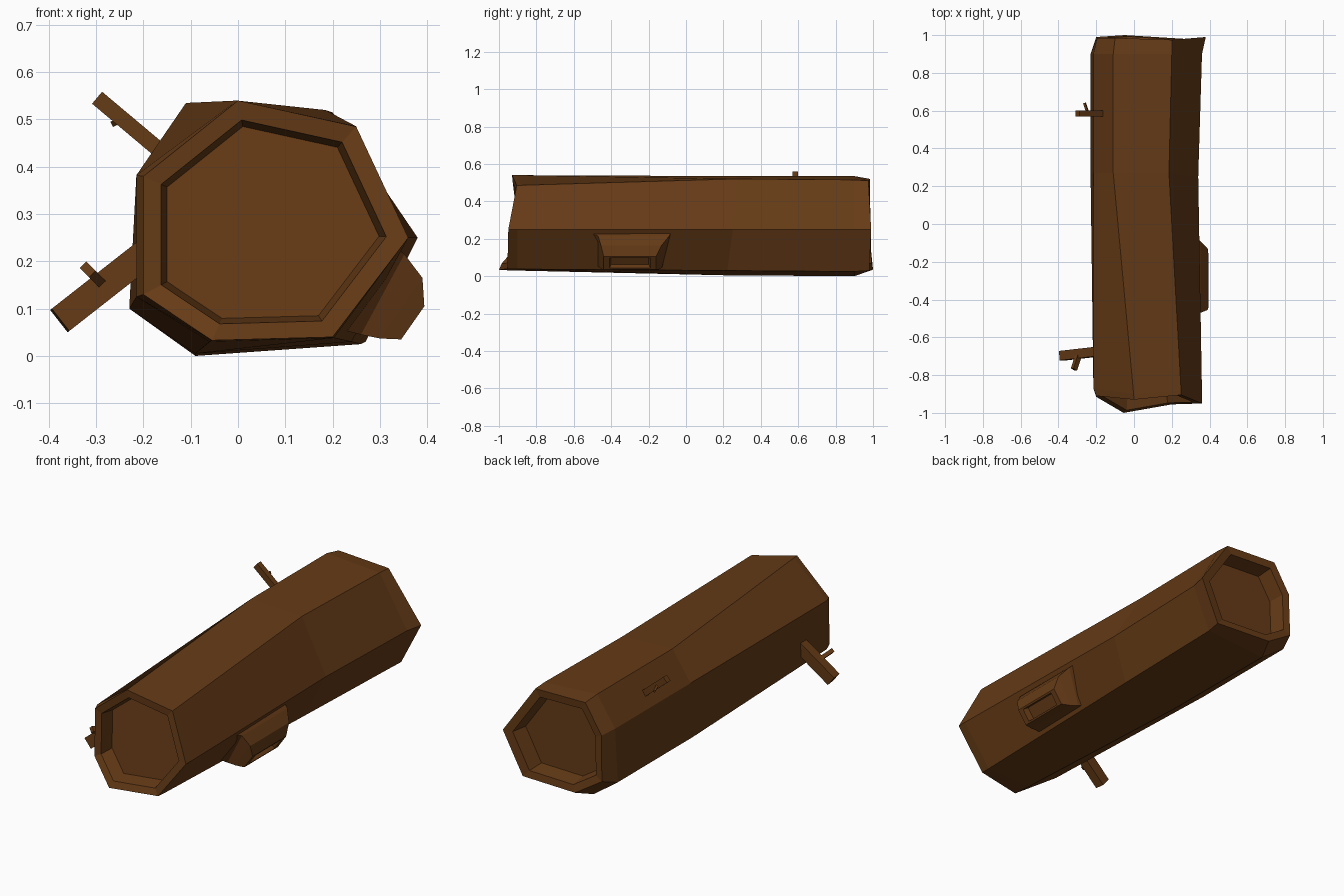
import bpy, bmesh
from mathutils import Vector

bark = bpy.data.materials.new("bark")
bark.diffuse_color = (0.13, 0.043, 0.008, 1)


def loft(name, rings):
    """Skin a list of equal-length vertex rings and cap both ends."""
    bm = bmesh.new()
    rows = [[bm.verts.new(p) for p in ring] for ring in rings]
    n = len(rows[0])
    for a, b in zip(rows, rows[1:]):
        for i in range(n):
            j = (i + 1) % n
            bm.faces.new((a[i], a[j], b[j], b[i]))
    bm.faces.new(rows[0][::-1])
    bm.faces.new(rows[-1])
    bmesh.ops.recalc_face_normals(bm, faces=bm.faces)
    mesh = bpy.data.meshes.new(name)
    bm.to_mesh(mesh)
    bm.free()
    mesh.materials.append(bark)
    obj = bpy.data.objects.new(name, mesh)
    bpy.context.collection.objects.link(obj)
    return obj


def inset(ring, scale, shift):
    """Shrink a ring about its centre and move it."""
    c = sum((Vector(p) for p in ring), Vector()) / len(ring)
    return [c + (Vector(p) - c) * scale + Vector(shift) for p in ring]


def stick(name, start, end, wide, deep):
    """Four-sided twig; wide lies across the xz plane, deep along the rest."""
    a, b = Vector(start), Vector(end)
    d = (b - a).normalized()
    u = d.cross(Vector((0, 1, 0))).normalized()
    v = d.cross(u)
    corners = [u * s * wide / 2 + v * t * deep / 2
               for s, t in ((1, 1), (-1, 1), (-1, -1), (1, -1))]
    return loft(name, [[p + c for c in corners] for p in (a, b)])


# Log: seven-sided trunk, slightly twisted, with hollowed ends
front = [(-0.20, -0.91, 0.38), (0.0, -0.93, 0.54), (0.25, -0.905, 0.485),
         (0.36, -0.95, 0.25), (0.20, -0.955, 0.04), (-0.055, -1.0, 0.033),
         (-0.20, -0.915, 0.13)]
front_body = [(-0.215, -0.87, 0.382), (-0.002, -0.90, 0.54), (0.249, -0.88, 0.486),
              (0.36, -0.90, 0.25), (0.203, -0.90, 0.038), (-0.06, -0.90, 0.03),
              (-0.215, -0.87, 0.125)]
middle = [(-0.215, 0.27, 0.38), (-0.11, 0.27, 0.535), (0.185, 0.27, 0.52),
          (0.34, 0.25, 0.25), (0.24, 0.22, 0.03), (-0.09, 0.20, 0.005),
          (-0.23, 0.27, 0.10)]
back_body = [(-0.215, 0.90, 0.38), (-0.11, 0.90, 0.535), (0.20, 0.90, 0.515),
             (0.36, 0.90, 0.25), (0.26, 0.90, 0.025), (-0.09, 0.90, 0.0),
             (-0.23, 0.90, 0.10)]
back = [(-0.195, 0.985, 0.37), (-0.10, 0.985, 0.52), (0.20, 0.975, 0.51),
        (0.38, 0.99, 0.25), (0.27, 0.98, 0.03), (-0.05, 1.0, 0.035),
        (-0.20, 0.99, 0.13)]
loft("log", [inset(front, 0.80, (0, 0.08, 0)), inset(front, 0.85, (0, 0.005, 0)),
             front, front_body, middle, back_body, back,
             inset(back, 0.84, (0, -0.005, 0)), inset(back, 0.79, (0, -0.09, 0))])

# Sawn-off branch stub on the right, with a shallow hollow
stub_end = [(0.394, -0.44, 0.105), (0.394, -0.16, 0.105),
            (0.345, -0.16, 0.035), (0.345, -0.44, 0.035)]
loft("branch_stub", [
    [(0.33, -0.52, 0.235), (0.33, -0.08, 0.235), (0.20, -0.12, 0.06), (0.20, -0.48, 0.06)],
    [(0.352, -0.47, 0.215), (0.352, -0.09, 0.215), (0.26, -0.13, 0.045), (0.26, -0.46, 0.045)],
    [(0.39, -0.455, 0.165), (0.39, -0.13, 0.165), (0.30, -0.145, 0.037), (0.30, -0.45, 0.037)],
    stub_end,
    inset(stub_end, 0.78, (0, 0, 0)),
    inset(stub_end, 0.72, (-0.025, 0, 0.018))])

# Twigs on the left, each with a small side shoot
stick("upper_twig", (-0.13, 0.585, 0.405), (-0.298, 0.585, 0.546), 0.033, 0.03)
stick("upper_shoot", (-0.245, 0.59, 0.50), (-0.262, 0.64, 0.492), 0.012, 0.012)
stick("lower_twig", (-0.16, -0.672, 0.245), (-0.377, -0.697, 0.075), 0.06, 0.05)
stick("lower_shoot", (-0.295, -0.70, 0.16), (-0.318, -0.77, 0.183), 0.02, 0.03)
